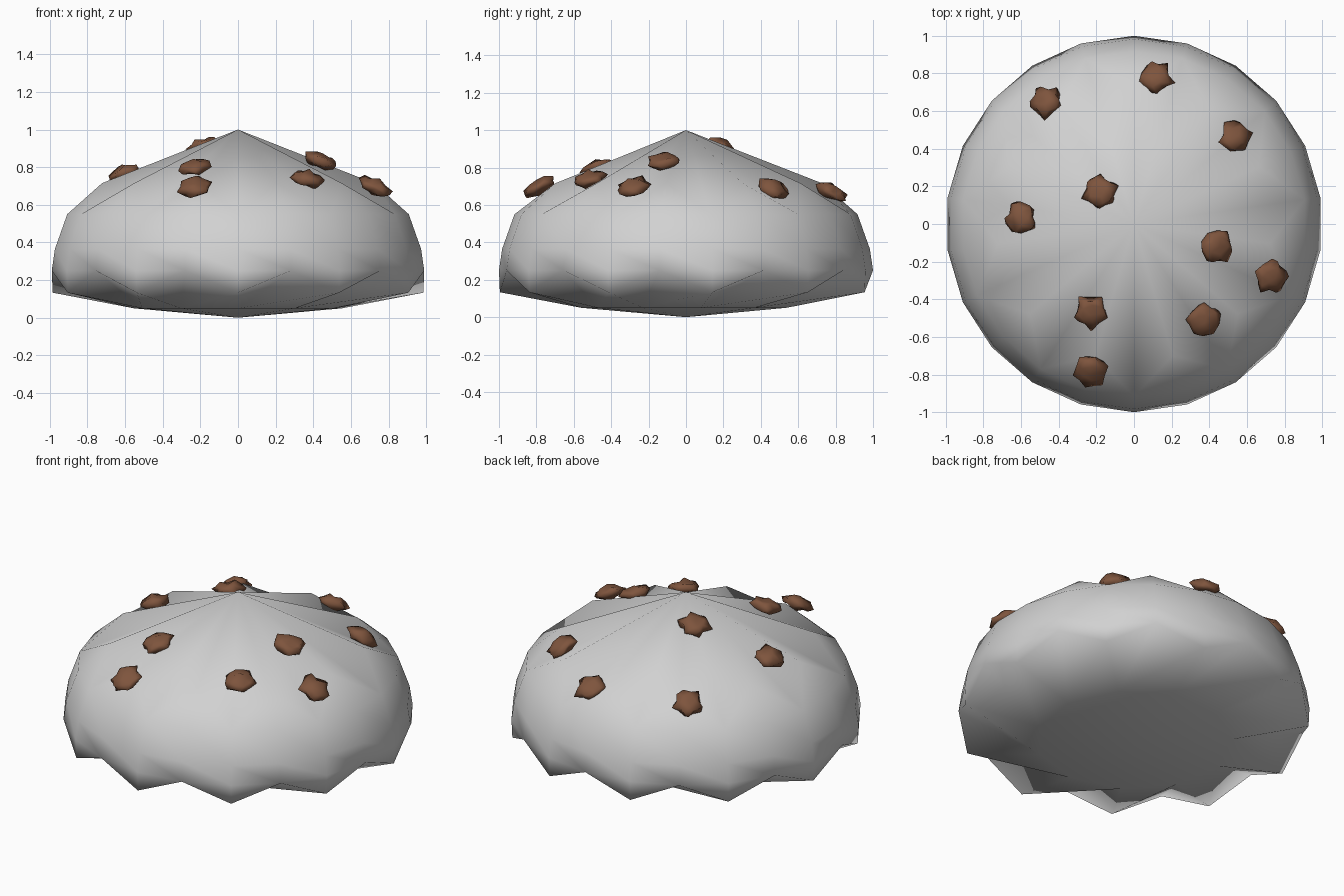
import bpy, bmesh, math, random
from mathutils import Vector, Matrix

random.seed(4)
default = bpy.data.objects.get("Cube")
if default:
    bpy.data.objects.remove(default, do_unlink=True)


def make_material(name, rgb):
    mat = bpy.data.materials.new(name)
    mat.use_nodes = True
    mat.diffuse_color = (*rgb, 1)
    bsdf = mat.node_tree.nodes["Principled BSDF"]
    bsdf.inputs["Base Color"].default_value = (*rgb, 1)
    bsdf.inputs["Roughness"].default_value = 0.8
    return mat


def finish(bm, name, mat):
    for face in bm.faces:
        face.smooth = True
    mesh = bpy.data.meshes.new(name)
    bm.to_mesh(mesh)
    bm.free()
    mesh.materials.append(mat)
    obj = bpy.data.objects.new(name, mesh)
    bpy.context.collection.objects.link(obj)
    return obj


dough = make_material("light grey", (0.64, 0.64, 0.64))
chocolate = make_material("chocolate brown", (0.21, 0.09, 0.047))
SIDES = 22


def ring(bm, radius, z, start=0, step=1):
    """Ring of vertices keyed by side number, counted from the front."""
    verts = {}
    for k in range(start, SIDES, step):
        a = math.tau * k / SIDES - math.pi / 2
        verts[k] = bm.verts.new((radius * math.cos(a), radius * math.sin(a), z))
    return verts


# Domed body: lathed wall
bm = bmesh.new()
wall = [ring(bm, r, z) for r, z in ((0.917, 0.55), (0.983, 0.365), (1, 0.25))]
for upper, lower in zip(wall, wall[1:]):
    for k in range(SIDES):
        n = (k + 1) % SIDES
        bm.faces.new((upper[k], lower[k], lower[n], upper[n]))

# Pleated crown: ridges on odd sides, folds straight to the peak on even sides
top = bm.verts.new((0, 0, 1))
crown = ring(bm, 0.73, 0.715, 1, 2)
for k, ridge in crown.items():
    before, here, after = (wall[0][j % SIDES] for j in (k - 1, k, k + 1))
    for tri in ((top, before, ridge), (ridge, before, here),
                (ridge, here, after), (top, ridge, after)):
        bm.faces.new(tri)

# Toothed rim and underside, with a fold running inward between the teeth
tips = ring(bm, 0.995, 0.133, 0, 2)
base = ring(bm, 0.56, 0.05, 0, 2)
bottom = bm.verts.new((0, 0, 0))
rim = wall[-1]
for k, tip in tips.items():
    before, here, after = (rim[j % SIDES] for j in (k - 1, k, k + 1))
    last = base[(k - 2) % SIDES]
    for tri in ((before, tip, here), (here, tip, after),
                (before, last, tip), (after, tip, base[k]),
                (tip, last, base[k]), (last, bottom, base[k])):
        bm.faces.new(tri)
finish(bm, "domed_body", dough)


# Chocolate chips: flattened irregular lumps lying along the slope
def chip(index, x, y, z):
    bm = bmesh.new()
    bmesh.ops.create_icosphere(bm, subdivisions=2, radius=0.085)
    points = random.choice((5, 6))
    phase = random.uniform(0, math.tau)
    for v in bm.verts:
        a = math.atan2(v.co.y, v.co.x)
        swell = 1 + 0.14 * math.cos(points * a + phase) + random.uniform(-0.15, 0.15)
        v.co = Vector((v.co.x * swell, v.co.y * swell, v.co.z * 0.5 * random.uniform(0.6, 1.3)))
    out = math.hypot(x, y)
    slope = math.radians(18 if out < 0.7 else 28)
    normal = Vector((x / out * math.sin(slope), y / out * math.sin(slope), math.cos(slope)))
    turn = Vector((0, 0, 1)).rotation_difference(normal).to_matrix().to_4x4()
    bm.transform(Matrix.Translation((x, y, z)) @ turn)
    finish(bm, f"chocolate_chip_{index}", chocolate)


spots = [
    (-0.47, 0.65, 0.675), (0.12, 0.78, 0.665), (0.54, 0.46, 0.69), (-0.18, 0.17, 0.91),
    (-0.6, 0.03, 0.765), (0.44, -0.12, 0.835), (0.73, -0.28, 0.695),
    (-0.23, -0.47, 0.8), (0.37, -0.51, 0.74), (-0.23, -0.78, 0.695),
]
for i, spot in enumerate(spots, 1):
    chip(i, *spot)
